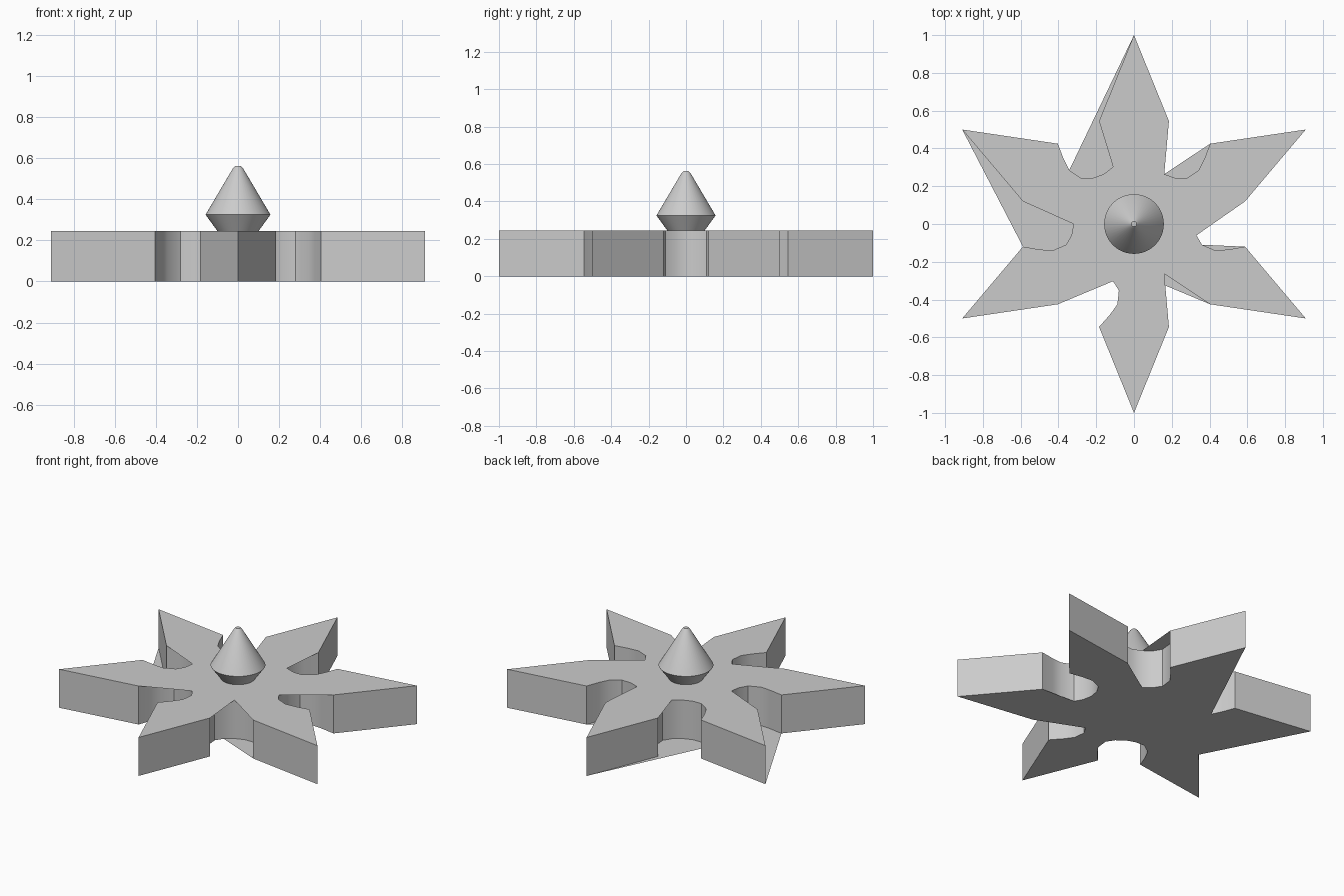
import bpy, bmesh
from math import sin, cos, radians, pi

if "Cube" in bpy.data.objects:
    bpy.data.objects.remove(bpy.data.objects["Cube"])

T = 0.245          # plate thickness
SX = 1.05          # star is slightly wider in x
# half of one rounded notch: (distance from centre, half width)
half = [(.56, .12), (.476, .135), (.41, .14), (.343, .11), (.315, .06)]
notch = [(u, -v) for u, v in half] + [(.305, 0)] + half[::-1]
N = len(notch)

# notch points that each cap follows (straight chords bridge the rest)
top_keep = [[0, 1, 2, 3, 4, 10], [0, 1, 2, 3, 4, 5, 10], [0, 4, 5, 6, 7, 8, 9, 10],
            [0, 5, 6, 7, 8, 9, 10], [0, 6, 7, 8, 9, 10], [0, 5, 10]]
bottom_keep = [[0, 3, 4, 5, 6, 7, 8, 9, 10], [0, 5, 6, 7, 8, 9, 10], [8, 9, 10],
               [10], list(range(N)), [0, 1, 2, 3, 4, 10]]


def finish(bm, name):
    me = bpy.data.meshes.new(name)
    bm.to_mesh(me)
    bm.free()
    ob = bpy.data.objects.new(name, me)
    bpy.context.collection.objects.link(ob)
    bpy.ops.object.select_all(action='DESELECT')
    ob.select_set(True)
    bpy.context.view_layer.objects.active = ob
    bpy.ops.object.shade_smooth_by_angle(angle=radians(35))
    return ob


# star plate: side walls plus top and bottom caps
bm = bmesh.new()
low, high, low_cap, high_cap = [], [], [], []


def add_point(x, y, in_low, in_high):
    low.append(bm.verts.new((x * SX, y, 0)))
    high.append(bm.verts.new((x * SX, y, T)))
    if in_low:
        low_cap.append(low[-1])
    if in_high:
        high_cap.append(high[-1])


for k in range(6):
    a = radians(60 * k)
    for i, (u, v) in enumerate(notch):
        add_point(u * cos(a) - v * sin(a), u * sin(a) + v * cos(a),
                  i in bottom_keep[k], i in top_keep[k])
    add_point(cos(a + pi / 6), sin(a + pi / 6), True, True)
for i in range(len(low)):
    j = (i + 1) % len(low)
    bm.faces.new((low[i], low[j], high[j], high[i]))
bm.faces.new(high_cap)
bm.faces.new(low_cap[::-1])
finish(bm, "star_plate")

# central double-cone spike, turned from a profile
profile = [(.1, T), (.158, .325), (.024, .552), (.014, .562)]
bm = bmesh.new()
S = 48
rings = [[bm.verts.new((r * cos(2 * pi * i / S), r * sin(2 * pi * i / S), z))
          for i in range(S)] for r, z in profile]
for a, b in zip(rings, rings[1:]):
    for i in range(S):
        j = (i + 1) % S
        bm.faces.new((a[i], a[j], b[j], b[i]))
bm.faces.new(rings[-1])
bm.faces.new(rings[0][::-1])
finish(bm, "center_spike")
